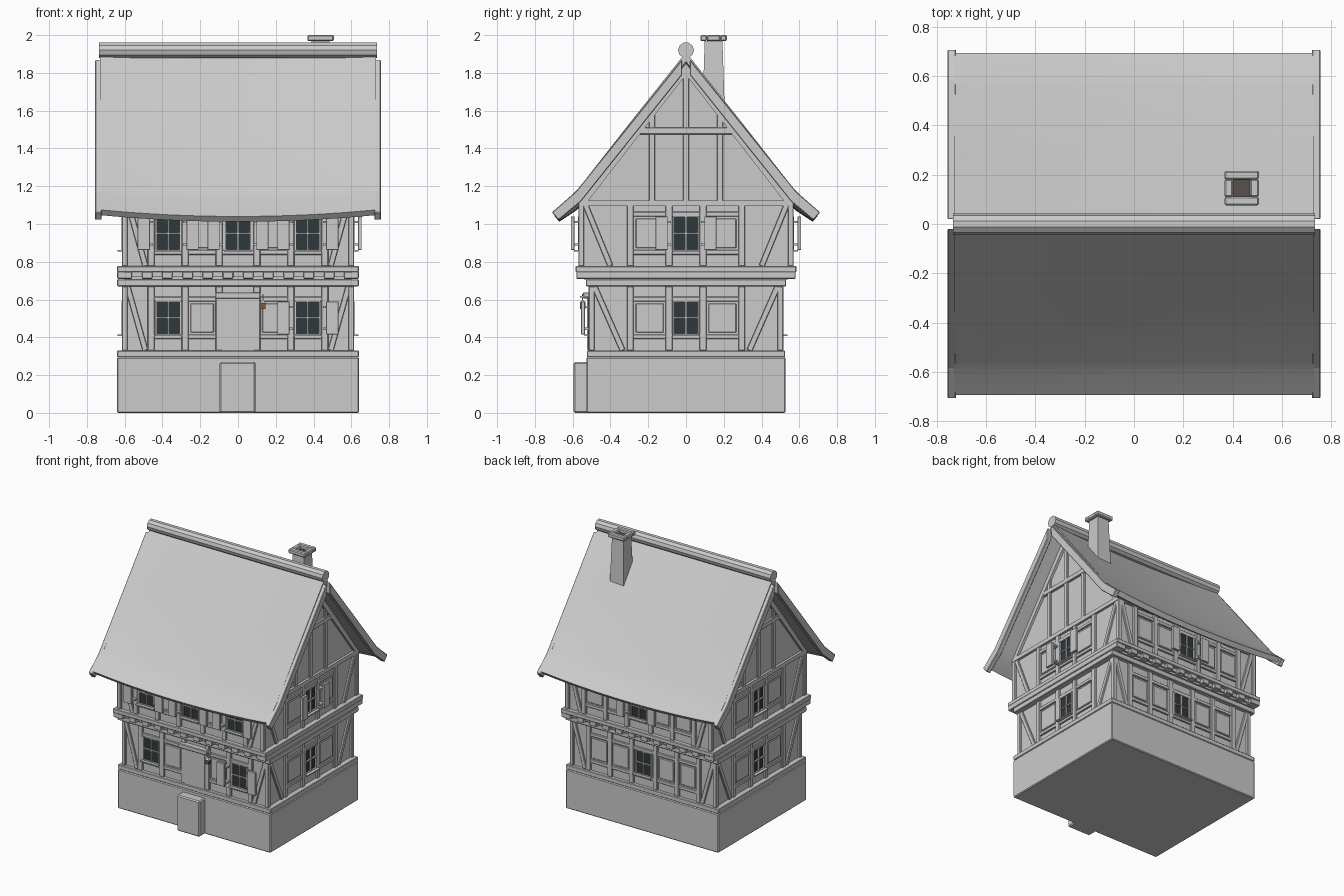
import bpy, bmesh, math
from mathutils import Matrix, Vector

if "Cube" in bpy.data.objects:
    bpy.data.objects.remove(bpy.data.objects["Cube"])

parts = {}  # name -> bmesh


def bm_of(name):
    return parts.setdefault(name, bmesh.new())


def box(name, x0, x1, y0, y1, z0, z1, frame=Matrix()):
    m = (frame @ Matrix.Translation(((x0 + x1) / 2, (y0 + y1) / 2, (z0 + z1) / 2))
         @ Matrix.Diagonal((abs(x1 - x0), abs(y1 - y0), abs(z1 - z0), 1)))
    bmesh.ops.create_cube(bm_of(name), size=1, matrix=m)


def prism(name, pts, x0, x1, frame=Matrix()):
    """Extrude a (y, z) outline along x."""
    bm = bm_of(name)
    rings = [[bm.verts.new(frame @ Vector((x, y, z))) for y, z in pts] for x in (x0, x1)]
    faces = [bm.faces.new(rings[0]), bm.faces.new(rings[1][::-1])]
    n = len(pts)
    for i in range(n):
        j = (i + 1) % n
        faces.append(bm.faces.new((rings[0][i], rings[1][i], rings[1][j], rings[0][j])))
    bmesh.ops.recalc_face_normals(bm, faces=faces)


def strut(name, a, b, w, out, frame):
    """Slanted timber between (u, z) points a and b on a wall face."""
    (u0, z0), (u1, z1) = a, b
    length = math.hypot(u1 - u0, z1 - z0)
    m = (frame @ Matrix.Translation(((u0 + u1) / 2, -out + 0.015, (z0 + z1) / 2))
         @ Matrix.Rotation(-math.atan2(z1 - z0, u1 - u0), 4, 'Y')
         @ Matrix.Diagonal((length, 0.03, w, 1)))
    bmesh.ops.create_cube(bm_of(name), size=1, matrix=m)


def window(u, z0, z1, out, frame, shutters):
    w = 0.065
    box("window_glass", u - w, u + w, -out + 0.012, -out + 0.03, z0, z1, frame)
    for s in (-1, 1):
        box("window_frames", u + s * w - 0.005, u + s * w + 0.005, -out - 0.002, -out + 0.02, z0, z1, frame)
    for z in (z0, (z0 + z1) / 2, z1):
        box("window_frames", u - w, u + w, -out, -out + 0.02, z - 0.004, z + 0.004, frame)
    box("window_frames", u - 0.004, u + 0.004, -out, -out + 0.02, z0, z1, frame)
    box("window_sills", u - w - 0.01, u + w + 0.01, -out - 0.022, -out + 0.01, z0 - 0.008, z0, frame)
    if shutters:
        for s in (-1, 1):
            a, b = u + s * 0.097, u + s * 0.162
            box("shutters", a, b, -out - 0.04, -out - 0.02, z0, z1, frame)
            for z in (z0 + 0.03, z1 - 0.03):
                box("shutter_hinges", u + s * 0.08, u + s * 0.115, -out - 0.025, -out + 0.01, z - 0.006, z + 0.006, frame)


def facade(angle, half, out, z0, z1, posts, brace_in, windows, door=False):
    """Timber frame for one storey of one wall; windows = [(u, shutters)]."""
    f = Matrix.Rotation(math.radians(angle), 4, 'Z')
    lo, hi = z0 + 0.085, z1 - 0.08
    for s in (-1, 1):
        box("timber_posts", s * (half - 0.03), s * half, -out, -out + 0.03, z0, z1, f)
        strut("timber_braces", (s * (half - 0.03), z1), (s * brace_in, z0), 0.03, out - 0.002, f)
    us = sorted([-p for p in posts] + list(posts))
    for u in us:
        box("timber_posts", u - 0.018, u + 0.018, -out, -out + 0.03, z0, z1, f)
    for a, b in zip(us, us[1:]):
        if door and abs(a + b) < 0.01:
            continue
        for z in (lo - 0.025, hi):
            box("timber_rails", a, b, -out + 0.003, -out + 0.03, z, z + 0.025, f)
        if not any(abs((a + b) / 2 - w[0]) < 0.05 for w in windows):
            box("infill_panels", a + 0.028, b - 0.028, -out + 0.008, -out + 0.03, lo + 0.01, hi - 0.01, f)
    for u, sh in windows:
        window(u, lo, hi, out, f, sh)


# Stone base, doorstep
box("stone_base", -0.64, 0.64, -0.527, 0.527, 0, 0.295)
box("door_step", -0.097, 0.093, -0.595, -0.5, 0, 0.27)

# Plaster storeys and main horizontal beams
box("ground_walls", -0.6, 0.6, -0.5, 0.5, 0.29, 0.7)
box("upper_walls", -0.6, 0.6, -0.555, 0.555, 0.72, 1.11)
box("sill_beams", -0.64, 0.64, -0.525, 0.525, 0.295, 0.33)
box("sill_beams", -0.64, 0.64, -0.53, 0.53, 0.67, 0.708)
box("sill_beams", -0.64, 0.64, -0.585, 0.585, 0.745, 0.777)
box("joist_backing", -0.6, 0.6, -0.54, 0.54, 0.705, 0.75)
for s in (-1, 1):
    box("sill_beams", s * 0.6, s * 0.64, -0.58, 0.58, 0.71, 0.75)
for i in range(12):
    x = -0.588 + i * 0.107
    box("floor_joists", x - 0.028, x + 0.028, -0.58, 0.58, 0.71, 0.746)
box("top_plates", -0.618, 0.618, -0.567, 0.567, 1.095, 1.125)

# Half-timbered walls of both storeys
long_posts, side_posts = (0.1, 0.28, 0.46), (0.09, 0.295)
facade(0, 0.615, 0.515, 0.33, 0.67, long_posts, 0.49, [(-0.37, False), (0.37, True)], door=True)
facade(180, 0.615, 0.515, 0.33, 0.67, long_posts, 0.49, [(0, False)])
facade(0, 0.615, 0.57, 0.777, 1.12, long_posts, 0.49, [(-0.37, True), (0, True), (0.37, True)])
facade(180, 0.615, 0.57, 0.777, 1.12, long_posts, 0.49, [(0, True)])
for ang in (90, 270):
    facade(ang, 0.515, 0.615, 0.33, 0.67, side_posts, 0.335, [(0, False)])
    facade(ang, 0.57, 0.615, 0.777, 1.12, side_posts, 0.4, [(0, ang == 90)])

# Door with frame
box("door", -0.085, 0.085, -0.52, -0.49, 0.33, 0.61)
for x in (-0.05, 0, 0.05):
    box("door_planks", x - 0.022, x + 0.022, -0.524, -0.5, 0.335, 0.605)
box("door_lintel", -0.12, 0.118, -0.545, -0.5, 0.605, 0.638)

# Gables
for ang in (90, 270):
    f = Matrix.Rotation(math.radians(ang - 90), 4, 'Z')
    g = Matrix.Rotation(math.radians(ang), 4, 'Z')
    prism("gable_walls", [(-0.565, 1.11), (0.565, 1.11), (0, 1.84)], 0.57, 0.6, f)
    for s in (-1, 1):
        prism("gable_rafters", [(s * 0.565, 1.12), (s * 0.52, 1.12), (0, 1.79), (0, 1.85)], 0.585, 0.618, f)
        box("gable_posts", s * 0.18 - 0.015, s * 0.18 + 0.015, -0.614, -0.58, 1.12, 1.6, g)
    box("gable_posts", -0.016, 0.016, -0.614, -0.58, 1.12, 1.81, g)
    box("gable_collars", -0.265, 0.265, -0.617, -0.58, 1.475, 1.51, g)

# Sagging roof with flared eaves
half = [(0.0, 1.91), (0.29, 1.545), (0.56, 1.2), (0.6, 1.158), (0.695, 1.075)]
profile = [(-y, z) for y, z in half[:0:-1]] + half
bm = bm_of("roof")
N, L = 16, 0.73
top, bot = [], []
for i in range(N + 1):
    x = -L + 2 * L * i / N
    sag = 0.035 * (1 - (x / L) ** 2)
    top.append([bm.verts.new((x, y, z - sag)) for y, z in profile])
    bot.append([bm.verts.new((x, y * 0.965, z - sag - (0.05 if abs(y) < 0.62 else 0.028))) for y, z in profile])
m = len(profile)
for i in range(N):
    for j in range(m - 1):
        for r in (top, bot):
            bm.faces.new((r[i][j], r[i + 1][j], r[i + 1][j + 1], r[i][j + 1]))
    for j in (0, m - 1):
        bm.faces.new((top[i][j], top[i + 1][j], bot[i + 1][j], bot[i][j]))
for i in (0, N):
    for j in range(m - 1):
        bm.faces.new((top[i][j], top[i][j + 1], bot[i][j + 1], bot[i][j]))
bmesh.ops.recalc_face_normals(bm, faces=bm.faces)

# Bargeboards on the roof ends
board = [(0.02, 1.872), (0.585, 1.17), (0.71, 1.062), (0.675, 1.02), (0.555, 1.12), (0.02, 1.79)]
for sx in (-1, 1):
    for sy in (-1, 1):
        prism("bargeboards", [(sy * y, z) for y, z in board], sx * 0.722, sx * 0.757)

# Ridge pole
bmesh.ops.create_cone(bm_of("ridge_pole"), cap_ends=True, segments=10, radius1=0.042, radius2=0.042,
                      depth=1.47, matrix=Matrix.Translation((0, 0, 1.92)) @ Matrix.Rotation(math.pi / 2, 4, 'Y'))

# Chimney: tapered shaft and hollow cap
CX, CY, q = 0.437, 0.146, math.sqrt(2)
bmesh.ops.create_cone(bm_of("chimney_shaft"), cap_ends=True, segments=4, radius1=0.059 * q, radius2=0.047 * q,
                      depth=0.37, matrix=Matrix.Translation((CX, CY, 1.785)) @ Matrix.Rotation(math.pi / 4, 4, 'Z'))
for s in (-1, 1):
    box("chimney_cap", CX - 0.07, CX + 0.07, CY + s * 0.035, CY + s * 0.07, 1.968, 2.0)
    box("chimney_cap", CX + s * 0.035, CX + s * 0.07, CY - 0.036, CY + 0.036, 1.968, 2.0)
box("chimney_flue", CX - 0.036, CX + 0.036, CY - 0.036, CY + 0.036, 1.966, 1.974)

# Wall lantern beside the door
box("lantern_bracket", 0.127, 0.137, -0.56, -0.51, 0.612, 0.62)
box("lantern_bracket", 0.129, 0.135, -0.55, -0.544, 0.585, 0.63)
box("lantern", 0.118, 0.146, -0.561, -0.533, 0.55, 0.582)
bmesh.ops.create_cone(bm_of("lantern_top"), cap_ends=True, segments=4, radius1=0.024, radius2=0.004, depth=0.016,
                      matrix=Matrix.Translation((0.132, -0.547, 0.59)) @ Matrix.Rotation(math.pi / 4, 4, 'Z'))

# Create objects with colours and soft edges
colours = {"window_glass": (0.03, 0.04, 0.045, 1), "lantern": (0.25, 0.1, 0.04, 1),
           "chimney_flue": (0.1, 0.08, 0.07, 1)}
bevels = {"stone_base": 0.006, "door_step": 0.008, "sill_beams": 0.004, "timber_posts": 0.003,
          "timber_rails": 0.003, "timber_braces": 0.003, "gable_posts": 0.003, "gable_collars": 0.003,
          "infill_panels": 0.004, "floor_joists": 0.003, "bargeboards": 0.004, "chimney_cap": 0.006,
          "door_lintel": 0.004, "shutters": 0.002}
for name, bm in parts.items():
    me = bpy.data.meshes.new(name)
    bm.to_mesh(me)
    bm.free()
    ob = bpy.data.objects.new(name, me)
    bpy.context.collection.objects.link(ob)
    if name in colours:
        mat = bpy.data.materials.new(name)
        mat.diffuse_color = colours[name]
        mat.use_nodes = True
        mat.node_tree.nodes["Principled BSDF"].inputs["Base Color"].default_value = mat.diffuse_color
        me.materials.append(mat)
    if name in bevels:
        mod = ob.modifiers.new("soft_edges", 'BEVEL')
        mod.width = bevels[name]
        mod.segments = 1
    if name == "roof":
        bpy.context.view_layer.objects.active = ob
        ob.select_set(True)
        bpy.ops.object.shade_smooth_by_angle(angle=math.radians(30))
